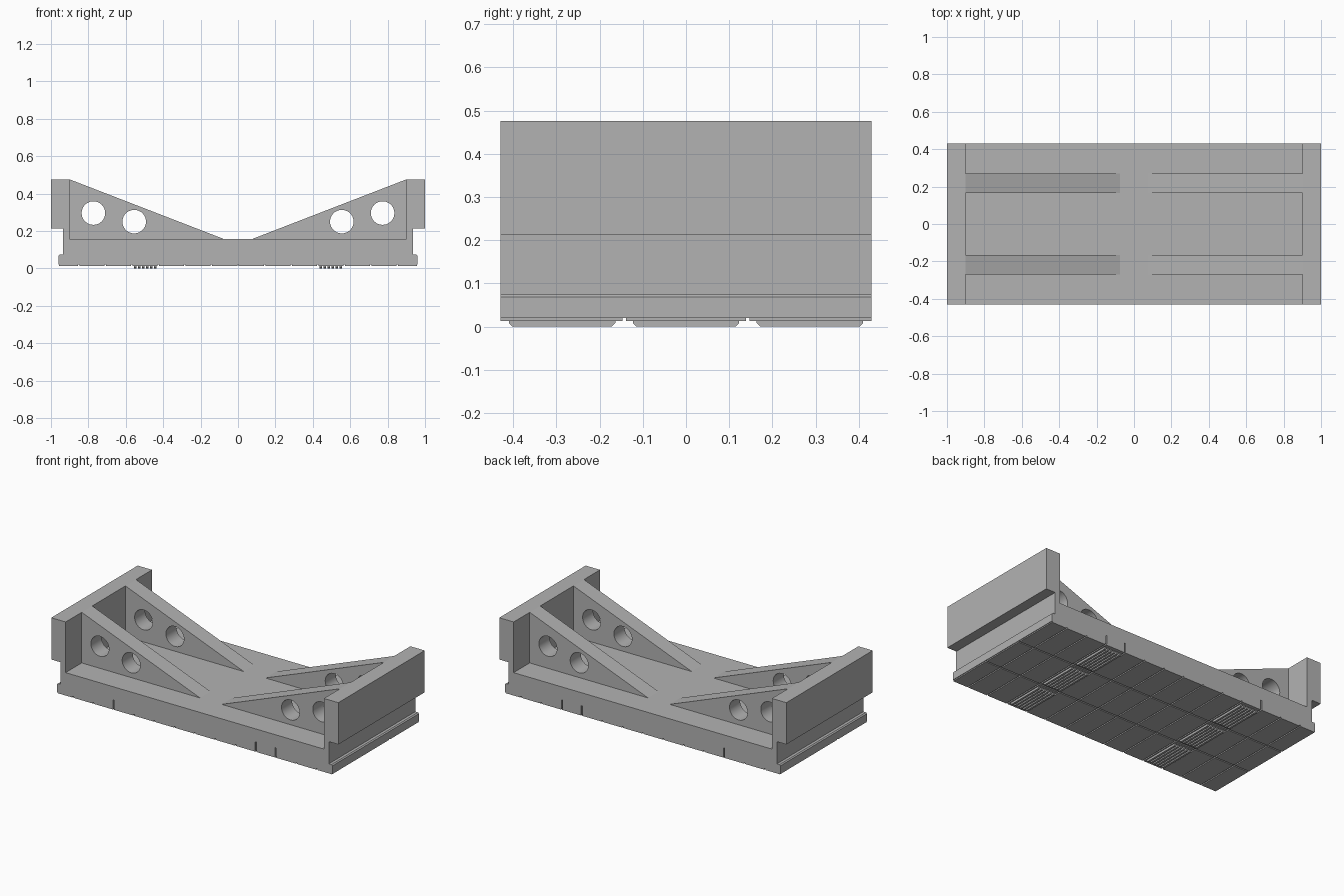
import bpy
import bmesh
from math import pi
from mathutils import Matrix, Vector

cube = bpy.data.objects.get("Cube")
if cube:
    bpy.data.objects.remove(cube, do_unlink=True)

grey = bpy.data.materials.new("mid grey")
grey.use_nodes = True
COLOUR = (0.45, 0.45, 0.45, 1)
grey.diffuse_color = COLOUR
grey.node_tree.nodes["Principled BSDF"].inputs["Base Color"].default_value = COLOUR

HALF = 0.43      # half depth
FLOOR = 0.157    # tray floor height
TILE_X, TILE_Y = 0.1417, 0.2867


def finish(name, bm):
    bmesh.ops.recalc_face_normals(bm, faces=bm.faces)
    mesh = bpy.data.meshes.new(name)
    bm.to_mesh(mesh)
    bm.free()
    mesh.materials.append(grey)
    obj = bpy.data.objects.new(name, mesh)
    bpy.context.collection.objects.link(obj)
    return obj


def prism(bm, points, direction):
    face = bm.faces.new([bm.verts.new(p) for p in points])
    ext = bmesh.ops.extrude_face_region(bm, geom=[face])["geom"]
    verts = [v for v in ext if isinstance(v, bmesh.types.BMVert)]
    bmesh.ops.translate(bm, verts=verts, vec=Vector(direction))


def box(bm, x0, x1, y0, y1, z0, z1):
    prism(bm, [(x0, y0, z0), (x1, y0, z0), (x1, y1, z0), (x0, y1, z0)], (0, 0, z1 - z0))


def cut(obj, cutter):
    cutter.hide_render = True
    mod = obj.modifiers.new("cut", "BOOLEAN")
    mod.operation = "DIFFERENCE"
    mod.solver = "EXACT"
    mod.object = cutter
    bpy.context.view_layer.objects.active = obj
    bpy.ops.object.modifier_apply(modifier=mod.name)
    bpy.data.objects.remove(cutter, do_unlink=True)


# Tray body: stepped foot, recessed sides, overhanging end blocks
half = [(0.96, 0.02), (0.96, 0.068), (0.953, 0.074), (0.935, 0.074),
        (0.935, 0.213), (1.0, 0.213), (1.0, 0.476), (0.9, 0.476), (0.9, FLOOR)]
outline = half + [(-x, z) for x, z in reversed(half)]
bm = bmesh.new()
prism(bm, [(x, -HALF, z) for x, z in outline], (0, 2 * HALF, 0))
body = finish("tray_body", bm)

# Thin slits in the foot
bm = bmesh.new()
for side, places in ((-1, (-0.567, 0.425, 0.562)), (1, (-0.567, 0.425, 0.562))):
    for x in places:
        box(bm, x - 0.004, x + 0.004, side * HALF - 0.008, side * HALF + 0.008, 0.01, 0.075)
cut(body, finish("slit_cutter", bm))

# Sloped ribs with two round holes each
for side, label in ((1, "left"), (-1, "right")):
    for y, place in ((-0.2175, "front"), (0.2175, "back")):
        bm = bmesh.new()
        prism(bm, [(side * x, y - 0.0525, z) for x, z in
                   ((0.9, FLOOR), (0.9, 0.476), (0.075, FLOOR))], (0, 0.105, 0))
        rib = finish(f"{place}_{label}_rib", bm)
        bm = bmesh.new()
        for x, z in ((0.555, 0.25), (0.773, 0.296)):
            bmesh.ops.create_cone(
                bm, cap_ends=True, segments=40, radius1=0.063, radius2=0.063, depth=0.3,
                matrix=Matrix.Translation((side * x, y, z)) @ Matrix.Rotation(pi / 2, 4, "X"))
        cut(rib, finish("hole_cutter", bm))
        bpy.ops.object.select_all(action="DESELECT")
        rib.select_set(True)
        bpy.context.view_layer.objects.active = rib
        bpy.ops.object.shade_smooth_by_angle(angle=pi / 6)

# Underside tiles separated by narrow grooves
edges = [-0.96] + [k * TILE_X for k in range(-6, 7)] + [0.96]
bm = bmesh.new()
for x0, x1 in zip(edges, edges[1:]):
    for row in (-1, 0, 1):
        y = row * TILE_Y
        y0 = -HALF if row == -1 else y - TILE_Y / 2 + 0.004
        y1 = HALF if row == 1 else y + TILE_Y / 2 - 0.004
        box(bm, x0 + 0.004, x1 - 0.004, y0, y1, 0.013, 0.02)
finish("underside_tiles", bm)

# Grip ridges on two columns of tiles
bm = bmesh.new()
for centre in (-3.5 * TILE_X, 3.5 * TILE_X):
    for row in (-1, 0, 1):
        y = row * TILE_Y
        for k in range(6):
            x = centre - 0.06 + k * 0.0215
            section = [(y - 0.123, 0.013), (y - 0.123, 0.008), (y - 0.115, 0),
                       (y + 0.115, 0), (y + 0.123, 0.008), (y + 0.123, 0.013)]
            prism(bm, [(x, yy, z) for yy, z in section], (0.0125, 0, 0))
finish("grip_ridges", bm)
